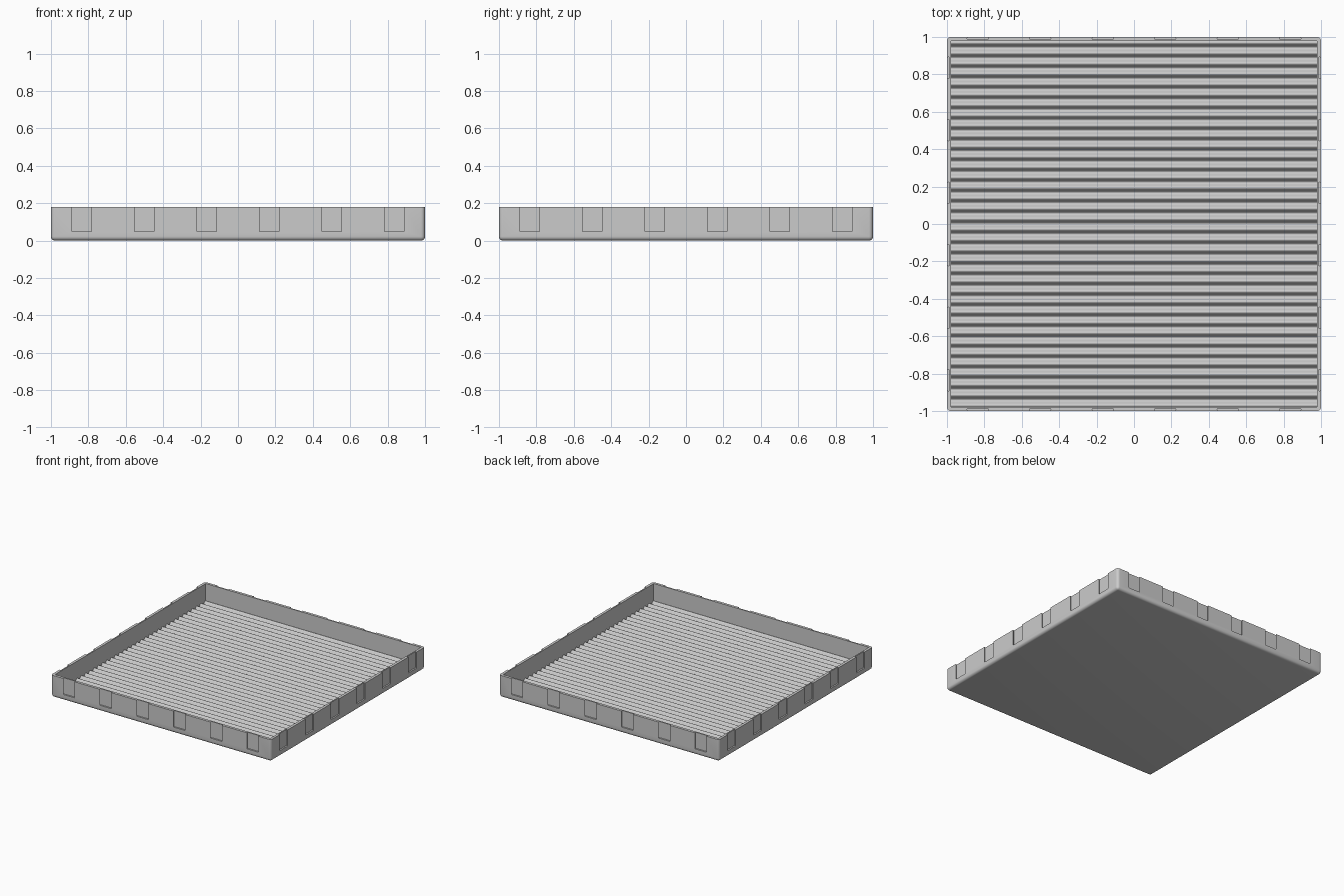
import bpy, bmesh, math

if "Cube" in bpy.data.objects:
    bpy.data.objects.remove(bpy.data.objects["Cube"])

H = 0.18          # tray height
INNER = 0.978     # half width of the cavity
PITCH = 0.0554    # spacing of the floor grooves


def prism(name, outline, place, a, b):
    """Extrude a 2D outline between a and b; place(u, v, w) gives the 3D point."""
    bm = bmesh.new()
    low = [bm.verts.new(place(u, v, a)) for u, v in outline]
    top = [bm.verts.new(place(u, v, b)) for u, v in outline]
    bm.faces.new(low)
    bm.faces.new(top)
    n = len(outline)
    for i in range(n):
        j = (i + 1) % n
        bm.faces.new((low[i], low[j], top[j], top[i]))
    bmesh.ops.recalc_face_normals(bm, faces=bm.faces)
    me = bpy.data.meshes.new(name)
    bm.to_mesh(me)
    bm.free()
    ob = bpy.data.objects.new(name, me)
    bpy.context.collection.objects.link(ob)
    return ob


def cut(target, cutter):
    mod = target.modifiers.new("cut", 'BOOLEAN')
    mod.operation = 'DIFFERENCE'
    mod.solver = 'EXACT'
    mod.object = cutter
    bpy.context.view_layer.objects.active = target
    bpy.ops.object.modifier_apply(modifier=mod.name)
    bpy.data.objects.remove(cutter)


# Tray block with rounded upright and bottom edges
square = [(-1, -1), (1, -1), (1, 1), (-1, 1)]
tray = prism("tray", square, lambda u, v, w: (u, v, w), 0, H)
bm = bmesh.new()
bm.from_mesh(tray.data)
edges = [e for e in bm.edges if min(v.co.z for v in e.verts) < 0.01]
bmesh.ops.bevel(bm, geom=edges, offset=0.022, segments=5, profile=0.5, affect='EDGES')
bm.to_mesh(tray.data)
bm.free()

# Cavity with a corrugated floor running along x
steps = 16
count = round(2 * INNER / PITCH * steps)
floor = []
for i in range(count + 1):
    y = -INNER + 2 * INNER * i / count
    floor.append((y, 0.029 - 0.013 * math.cos(2 * math.pi * y / PITCH)))
outline = floor + [(INNER, H + 0.1), (-INNER, H + 0.1)]
cut(tray, prism("cavity", outline, lambda u, v, w: (w, u, v), -INNER, INNER))

# Dovetail slots on all four sides, open at the top
for side in range(4):
    c, s = round(math.cos(side * math.pi / 2)), round(math.sin(side * math.pi / 2))
    for k in range(6):
        m = (k - 2.5) * 0.3343
        slot = [(m - 0.050, -1.003), (m + 0.050, -1.003),
                (m + 0.059, -0.988), (m - 0.059, -0.988)]
        cut(tray, prism("slot", slot,
                        lambda u, v, w: (c * u - s * v, s * u + c * v, w), 0.048, H + 0.1))

# Colour and shading
grey = bpy.data.materials.new("light grey")
grey.diffuse_color = (0.6, 0.6, 0.6, 1)
grey.use_nodes = True
grey.node_tree.nodes["Principled BSDF"].inputs["Base Color"].default_value = grey.diffuse_color
tray.data.materials.clear()
tray.data.materials.append(grey)
bpy.ops.object.select_all(action='DESELECT')
tray.select_set(True)
bpy.context.view_layer.objects.active = tray
bpy.ops.object.shade_smooth_by_angle(angle=math.radians(35))
